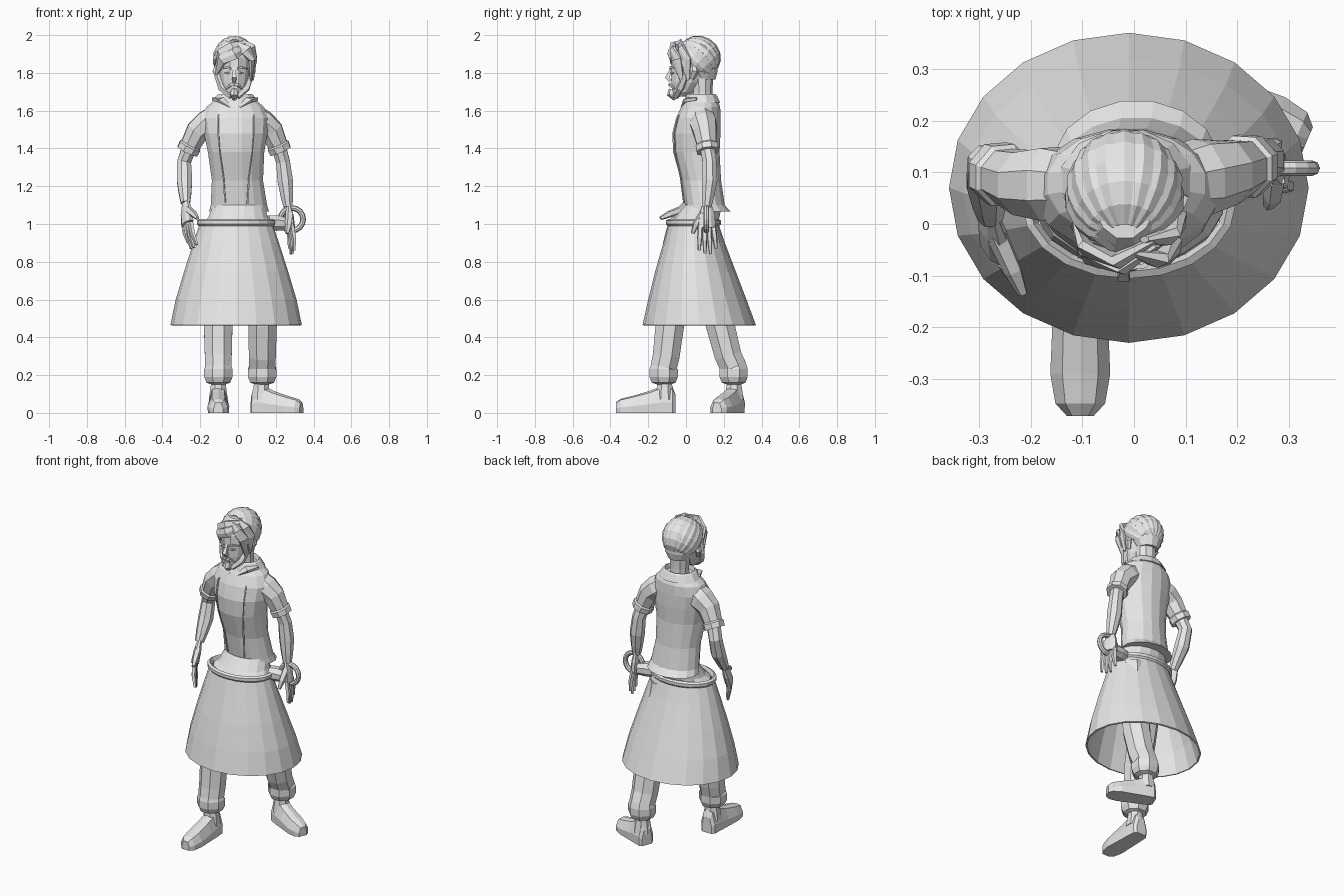
import bpy, math
from math import sin, cos, pi, radians
from mathutils import Vector as V

cube = bpy.data.objects.get("Cube")
if cube:
    bpy.data.objects.remove(cube, do_unlink=True)

grey = bpy.data.materials.new("plain grey")
grey.use_nodes = True
grey.diffuse_color = (0.8, 0.8, 0.8, 1)
grey.node_tree.nodes["Principled BSDF"].inputs["Base Color"].default_value = (0.8, 0.8, 0.8, 1)


def make(name, verts, faces):
    mesh = bpy.data.meshes.new(name)
    mesh.from_pydata(verts, [], faces)
    mesh.materials.append(grey)
    ob = bpy.data.objects.new(name, mesh)
    bpy.context.collection.objects.link(ob)
    return ob


def loft(name, rings, sides=8, ref=None, caps=True, loop=False, turn=0.5):
    """Skin rings of (x, y, z, width, depth); ref makes them follow the path."""
    pts = [V(r[:3]) for r in rings]
    last, verts, faces = len(rings) - 1, [], []
    for i, r in enumerate(rings):
        u, w = V((1, 0, 0)), V((0, 1, 0))
        if ref:
            t = (pts[min(i + 1, last)] - pts[max(i - 1, 0)]).normalized()
            u = V(ref)
            u = (u - t * u.dot(t)).normalized()
            w = t.cross(u)
        for k in range(sides):
            a = 2 * pi * (k + turn) / sides
            verts.append(pts[i] + u * r[3] * cos(a) + w * r[4] * sin(a))
    for i in range(last + loop):
        j = (i + 1) % (last + 1)
        for k in range(sides):
            m = (k + 1) % sides
            faces.append((i * sides + k, i * sides + m, j * sides + m, j * sides + k))
    if caps and not loop:
        faces.append(tuple(reversed(range(sides))))
        faces.append(tuple(range(last * sides, (last + 1) * sides)))
    ob = make(name, verts, faces)
    bpy.context.view_layer.objects.active = ob
    ob.select_set(True)
    bpy.ops.object.mode_set(mode='EDIT')
    bpy.ops.mesh.select_all(action='SELECT')
    bpy.ops.mesh.normals_make_consistent(inside=False)
    bpy.ops.object.mode_set(mode='OBJECT')
    ob.select_set(False)
    return ob


def tube(name, path, radii, sides=6, flat=1.0, ref=(1, 0, 0)):
    return loft(name, [(*p, r, r * flat) for p, r in zip(path, radii)], sides, ref)


# Skirt and belt
skirt = loft("skirt", [(-.01, .07, .465, .348, .3), (-.01, .06, .6, .32, .26),
                       (-.01, .05, .75, .275, .213), (-.01, .043, .9, .227, .163),
                       (-.01, .04, 1.0, .193, .132)], 20, caps=False, turn=0)
shell = skirt.modifiers.new("thickness", 'SOLIDIFY')
shell.thickness = .01
loft("belt", [(-.01, .04, z, .193 + d, .132 + d)
              for z, d in ((1, -.01), (.99, .005), (1, .014), (1.018, .014), (1.026, 0))],
     20, loop=True, turn=0)

# Hips filling the waistband, and the shirt
loft("hips", [(-.01, .042, .97, .185, .125), (-.005, .045, 1.012, .18, .123),
              (.0, .06, 1.035, .16, .12), (.005, .09, 1.1, .14, .1)], 16)
shirt = loft("shirt", [(.005, .115, 1.065, .162, .125), (.005, .1, 1.1, .152, .107),
                       (-.003, .08, 1.23, .138, .108), (-.01, .055, 1.38, .152, .125),
                       (-.012, .055, 1.48, .172, .13), (-.015, .065, 1.56, .182, .12),
                       (-.015, .078, 1.62, .155, .105), (-.015, .082, 1.66, .105, .085)], 16)
for side in (-1, 1):
    rows = [(-.01 + side * x, -.08, z) for x, z in
            ((.105, 1.6), (.105, 1.56), (.1, 1.48), (.095, 1.38), (.085, 1.23), (.08, 1.1))]
    strip = [(x + d, y, z) for x, y, z in rows for d in (-.004, .004)]
    seam = make("shirt_seam", strip, [(i, i + 1, i + 3, i + 2) for i in range(0, 10, 2)])
    wrap = seam.modifiers.new("fit", 'SHRINKWRAP')
    wrap.target, wrap.offset = shirt, .006
    seam.modifiers.new("thickness", 'SOLIDIFY').thickness = .006

# Collar with two lapel tips
loft("collar", [(-.015, .085, 1.64, .13, .1), (-.015, .082, 1.68, .102, .085),
                (-.015, .082, 1.688, .092, .077), (-.015, .08, 1.64, .08, .065)], 12, loop=True)
for side in (-1, 1):
    tube("collar_tip", [(-.015 + side * x, y, z) for x, y, z in
                        ((.105, .06, 1.662), (.075, .0, 1.658), (.025, -.025, 1.62))],
         (.026, .028, .006), 4, .4)

# Arms, sleeves and hands
ARMS = {
    "right": dict(shoulder=(-.1, .075, 1.58), mid=(-.215, .08, 1.49), hem=(-.268, .1, 1.385),
                  elbow=(-.285, .115, 1.33), fore=(-.283, .085, 1.23), wrist=(-.278, .015, 1.11),
                  palm=(-.268, -.045, 1.0), tip=(-.24, -.075, .87), thumb=(-.215, -.135, 1.03),
                  spread=(.45, -.8, 0)),
    "left": dict(shoulder=(.07, .08, 1.58), mid=(.18, .1, 1.49), hem=(.225, .115, 1.385),
                 elbow=(.238, .125, 1.33), fore=(.25, .125, 1.23), wrist=(.265, .11, 1.09),
                 palm=(.275, .11, .98), tip=(.285, .115, .84), thumb=(.26, .035, .95),
                 spread=(.25, -.9, 0)),
}
for side, a in ARMS.items():
    p = {k: V(v) for k, v in a.items()}
    cuff = p["hem"].lerp(p["mid"], .35)
    tube(side + "_sleeve", [p["shoulder"], p["shoulder"].lerp(p["mid"], .55), p["mid"], cuff,
                            p["hem"]], (.065, .076, .066, .056, .054), 8)
    tube(side + "_sleeve_cuff", [cuff, cuff.lerp(p["hem"], .2), p["hem"]],
         (.056, .064, .062), 8)
    tube(side + "_arm", [p["hem"].lerp(p["mid"], .2), p["elbow"], p["fore"],
                         p["fore"].lerp(p["wrist"], .6), p["wrist"]],
         (.041, .04, .044, .035, .026), 8)
    s = p["spread"].normalized()
    tube(side + "_palm", [p["wrist"].lerp(p["fore"], .1), p["wrist"].lerp(p["palm"], .4),
                          p["palm"]], (.026, .046, .05), 8, .5, s)
    for f in range(4):
        off = s * (.036 - .024 * f)
        end = p["tip"] + off * 1.3 + V((0, 0, (.02, .004, 0, .03)[f]))
        root = p["palm"] + off + V((0, 0, .01))
        knuckle = root.lerp(end, .5) + V((.006 if side == "left" else -.006, 0, 0))
        tube(side + "_finger", [root, knuckle, end], (.015, .014, .008), 5)
    root = p["wrist"].lerp(p["palm"], .3) + s * .02
    tube(side + "_thumb", [root, root.lerp(p["thumb"], .55) + s * .008, p["thumb"]],
         (.022, .019, .01), 5)

# Holder and ring at the left hip
tube("ring_holder", [(.16, .09, 1.005), (.2, .1, 1.005), (.25, .11, 1.0)], (.042, .044, .038),
     8, ref=(0, 1, 0))
bpy.ops.mesh.primitive_torus_add(location=(.285, .108, 1.025), rotation=(pi / 2, 0, 0),
                                 major_radius=.06, minor_radius=.015,
                                 major_segments=16, minor_segments=8)
ring = bpy.context.object
ring.name = "hip_ring"
ring.data.materials.append(grey)

# Trousers and shoes
LEGS = {"right": ((-.075, .05, .95), (-.105, -.085, .47), (-.104, -.118, .19), (0, -1), .25),
        "left": ((.085, .09, .95), (.13, .18, .47), (.128, .252, .19), (.92, -.39), .222)}
for side, (hip, knee, hem, toe, reach) in LEGS.items():
    hip, knee, hem = V(hip), V(knee), V(hem)
    low = V((0, 0, .03))
    tube(side + "_trouser_leg", [hip, knee, knee.lerp(hem, .6), hem + low * 1.7, hem + low * 1.4,
                                 hem, hem - low, hem - low * 1.3],
         (.085, .082, .077, .075, .081, .081, .068, .04), 8)
    d = V((*toe, 0))
    ankle = V((hem.x, hem.y, 0)) + d * .01
    tube(side + "_ankle", [ankle - d * .015 + V((0, 0, z)) for z in (.19, .14, .07)],
         (.04, .044, .055), 8)
    across = V((-d.y, d.x, 0))
    shoe = [(-.075, .034, .1), (-.06, .048, .135), (0, .052, .142), (.07, .054, .115),
            (.17, .058, .088), (.23, .048, .074), (.255, .026, .056)]
    verts, faces = [], []
    for along, w, h in shoe:
        c = ankle + d * along * reach / .262
        for k, z in ((-.95, 0), (-1, .4), (-.6, .92), (0, 1), (.6, .92), (1, .4), (.95, 0)):
            verts.append(c + across * w * k + V((0, 0, h * z)))
    n = 7
    for i in range(len(shoe) - 1):
        for k in range(n):
            m = (k + 1) % n
            faces.append((i * n + m, i * n + k, i * n + n + k, i * n + n + m))
    faces += [tuple(range(n)), tuple(reversed(range(len(verts) - n, len(verts))))]
    make(side + "_shoe", verts, faces)

# Neck and head
loft("neck", [(-.015, .085, 1.6, .06, .058), (-.015, .085, 1.7, .057, .055),
              (-.015, .085, 1.8, .062, .06)], 10)
loft("head", [(-.02, -.03, 1.675, .03, .03), (-.02, -.015, 1.70, .055, .058),
              (-.02, .005, 1.75, .075, .085), (-.02, .025, 1.81, .085, .108),
              (-.02, .035, 1.88, .09, .115), (-.02, .045, 1.95, .07, .09)], 12)
tube("nose", [(-.02, -.075, 1.825), (-.02, -.1, 1.775), (-.02, -.08, 1.757)],
     (.008, .017, .013), 4)
for side in (-1, 1):
    x = lambda v: -.02 + side * v
    tube("brow", [(x(.015), -.085, 1.822), (x(.04), -.081, 1.83), (x(.07), -.05, 1.822)],
         (.005, .007, .004), 4, ref=(0, 0, 1))
    tube("eye", [(x(.02), -.079, 1.8), (x(.035), -.076, 1.8), (x(.052), -.066, 1.8)],
         (.003, .008, .003), 4, ref=(0, 0, 1))
    tube("moustache", [(x(0), -.086, 1.738), (x(.02), -.083, 1.736), (x(.045), -.062, 1.715)],
         (.009, .01, .005), 4, ref=(0, 0, 1))
    tube("ear", [(x(.085), .03, 1.77), (x(.1), .045, 1.81), (x(.09), .045, 1.85)],
         (.01, .016, .01), 6, 1.5)
    tube("side_beard", [(x(.084), .0, 1.85), (x(.086), -.005, 1.78), (x(.064), -.03, 1.72),
                        (x(.015), -.055, 1.675)], (.012, .018, .021, .018), 5)
tube("goatee", [(-.02, -.075, 1.715), (-.02, -.077, 1.69), (-.02, -.055, 1.66)],
     (.016, .025, .012), 6)

# Hair: a cap, broad strands combed from brow to nape, and a swept fringe
loft("hair_cap", [(-.018, .1, 1.765, .06, .058), (-.018, .095, 1.81, .085, .075),
                  (-.018, .07, 1.87, .1, .1), (-.018, .05, 1.93, .09, .11),
                  (-.018, .05, 1.97, .06, .08)], 12)
tilt = radians(44)
front = V((0, -cos(tilt), sin(tilt)))
crown = V((0, sin(tilt), cos(tilt)))
for i in range(11):
    a = radians(-95 + 19 * i)
    out = crown * cos(a) + V((sin(a), 0, 0))
    path = []
    for k in range(8):
        t = radians(18 + 20 * k)
        q = front * cos(t) + out * sin(t)
        path.append((-.018 + q.x * .102, .056 + q.y * .118, 1.87 + q.z * .115))
    tube("hair_strand", path, (.012, .022, .025, .026, .026, .024, .019, .009), 6, .55,
         V((cos(a), 0, 0)) - crown * sin(a))
FRINGE = [((.04, -.03, 1.96), (-.03, -.07, 1.935), (-.09, -.05, 1.9), (-.115, .0, 1.84)),
          ((.045, -.04, 1.94), (-.02, -.082, 1.9), (-.085, -.065, 1.87), (-.115, -.01, 1.79)),
          ((.0, -.055, 1.95), (.045, -.068, 1.92), (.075, -.05, 1.87), (.068, -.02, 1.75)),
          ((.02, -.03, 1.97), (.065, -.025, 1.93), (.085, .0, 1.87), (.078, .01, 1.76))]
for path in FRINGE:
    tube("fringe_lock", path, (.014, .034, .032, .008), 6, .5, (0, 0, 1))
